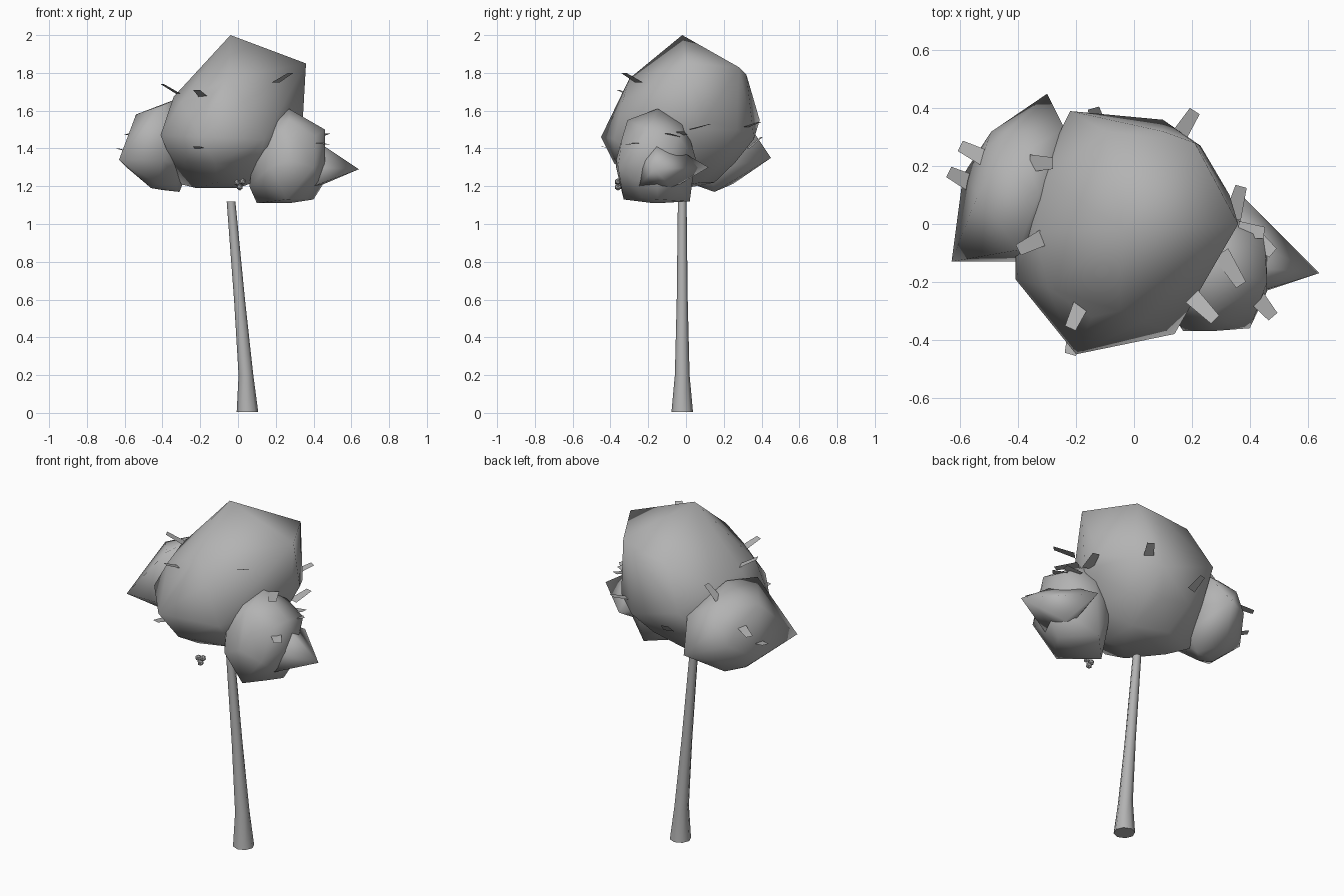
import bpy
import bmesh
from math import cos, sin, pi
from mathutils import Vector

if "Cube" in bpy.data.objects:
    bpy.data.objects.remove(bpy.data.objects["Cube"], do_unlink=True)

grey = bpy.data.materials.new("plain_grey")
grey.use_nodes = True
grey.diffuse_color = (0.45, 0.45, 0.45, 1)
grey.node_tree.nodes["Principled BSDF"].inputs["Base Color"].default_value = grey.diffuse_color


def finish(name, bm, smooth=True):
    """Turn a bmesh into a named grey object."""
    mesh = bpy.data.meshes.new(name)
    for face in bm.faces:
        face.smooth = smooth
    bm.to_mesh(mesh)
    bm.free()
    mesh.materials.append(grey)
    obj = bpy.data.objects.new(name, mesh)
    bpy.context.collection.objects.link(obj)
    return obj


def foliage(name, centre, radii, floor, corners):
    """Rounded clump, flattened below and stretched out to its corners."""
    ball = bmesh.new()
    bmesh.ops.create_icosphere(ball, subdivisions=2, radius=1)
    points = [Vector(c + r * v for c, r, v in zip(centre, radii, vert.co)) for vert in ball.verts]
    ball.free()
    for point in points:
        point.z = max(point.z, floor)
    bm = bmesh.new()
    for point in points + [Vector(c) for c in corners]:
        bm.verts.new(point)
    bmesh.ops.remove_doubles(bm, verts=bm.verts[:], dist=0.005)
    bmesh.ops.convex_hull(bm, input=bm.verts[:])
    loose = [v for v in bm.verts if not v.link_faces]
    bmesh.ops.delete(bm, geom=loose, context='VERTS')
    bmesh.ops.recalc_face_normals(bm, faces=bm.faces[:])
    return finish(name, bm)


# Leaning trunk: rings of (centre x, height, radius)
bm = bmesh.new()
sides = 8
rings = []
for x, z, radius in [(0.05, 0.005, 0.057), (0.042, 0.2, 0.039), (0.008, 0.6, 0.029), (-0.037, 1.12, 0.023)]:
    rings.append([bm.verts.new((x + radius * cos(2 * pi * i / sides),
                                -0.02 + radius * sin(2 * pi * i / sides), z))
                  for i in range(sides)])
for low, high in zip(rings, rings[1:]):
    for i in range(sides):
        j = (i + 1) % sides
        bm.faces.new((low[i], low[j], high[j], high[i]))
bm.faces.new(rings[0][::-1])
bm.faces.new(rings[-1])
trunk = finish("trunk", bm)
bpy.context.view_layer.objects.active = trunk
trunk.select_set(True)
bpy.ops.object.shade_smooth_by_angle(angle=pi / 3)

# Three overlapping clumps of foliage
foliage("crown_foliage", (-0.06, -0.03, 1.5), (0.33, 0.36, 0.33), 1.2, [
    (-0.04, -0.02, 2), (0.36, 0, 1.85), (0.21, 0.28, 1.83), (0.1, 0.32, 1.79),
    (-0.1, 0.32, 1.77), (-0.05, -0.3, 1.77), (-0.33, -0.05, 1.67), (-0.22, 0.39, 1.55),
    (0.1, 0.36, 1.45), (0.23, 0.27, 1.5), (0.33, 0.1, 1.55), (0.34, 0, 1.5),
    (-0.2, -0.45, 1.46), (0.14, -0.38, 1.45), (-0.41, -0.19, 1.47), (-0.41, -0.1, 1.47),
    (-0.3, 0.1, 1.21), (-0.22, 0, 1.19), (0, -0.1, 1.19), (-0.12, -0.38, 1.32)])
foliage("right_foliage", (-0.4, 0.14, 1.4), (0.16, 0.22, 0.22), 1.18, [
    (-0.63, -0.13, 1.34), (-0.3, 0.45, 1.35), (-0.54, 0.1, 1.58), (-0.4, -0.09, 1.63),
    (-0.33, 0.1, 1.66), (-0.42, 0.33, 1.5), (-0.24, 0.33, 1.53), (-0.59, 0.17, 1.3),
    (-0.4, -0.13, 1.34), (-0.46, 0.1, 1.19), (-0.31, 0.15, 1.17)])
foliage("left_foliage", (0.27, -0.17, 1.34), (0.2, 0.2, 0.24), 1.11, [
    (0.27, -0.15, 1.61), (0.46, -0.2, 1.5), (0.45, -0.04, 1.46), (0.4, -0.36, 1.3),
    (0.17, -0.37, 1.3), (0.26, -0.33, 1.13), (0.26, 0.02, 1.12), (0.3, 0.05, 1.35),
    (0.27, -0.01, 1.56), (0.27, -0.31, 1.55), (0.06, -0.18, 1.2), (0.1, -0.15, 1.11),
    (0.4, -0.15, 1.13), (0.45, -0.15, 1.21)])
# Pointed lobe on the outer side of the left clump
foliage("left_lobe", (0.38, -0.12, 1.3), (0.06, 0.13, 0.12), 1.15, [
    (0.64, -0.17, 1.29), (0.35, 0.12, 1.3), (0.4, -0.25, 1.2), (0.4, -0.15, 1.45)])

# Loose leaf cards, each from its stem to its tip
leaves = [
    ((-0.17, -0.25, 1.66), (-0.22, -0.36, 1.71)), ((0.2, -0.25, 1.75), (0.28, -0.33, 1.8)),
    ((0.14, 0.28, 1.5), (0.21, 0.39, 1.54)), ((0.34, 0.02, 1.5), (0.37, 0.13, 1.53)),
    ((0.42, -0.25, 1.43), (0.48, -0.32, 1.42)), ((-0.5, 0.22, 1.5), (-0.6, 0.27, 1.47)),
    ((-0.36, 0.21, 1.6), (-0.28, 0.21, 1.67)), ((-0.3, -0.04, 1.68), (-0.4, -0.09, 1.74)),
    ((0.36, -0.02, 1.47), (0.45, -0.03, 1.49)), ((0.42, -0.05, 1.46), (0.48, -0.1, 1.48)),
    ((-0.12, 0.33, 1.4), (-0.14, 0.4, 1.46)), ((-0.56, 0.14, 1.38), (-0.64, 0.18, 1.4)),
    ((0.3, -0.1, 1.59), (0.37, -0.21, 1.59)), ((-0.2, -0.38, 1.4), (-0.22, -0.45, 1.41)),
]
bm = bmesh.new()
for stem, tip in leaves:
    stem, tip = Vector(stem), Vector(tip)
    side = (tip - stem).cross(Vector((0, 0, 1))).normalized()
    corners = (stem - side * 0.03, stem + side * 0.03, tip + side * 0.02, tip - side * 0.02)
    bm.faces.new([bm.verts.new(c) for c in corners])
finish("leaf_cards", bm, smooth=False)

# Small hanging bud cluster under the front of the crown
bm = bmesh.new()
for dx, dz in [(-0.015, 0.01), (0.015, 0.015), (0, -0.015)]:
    made = bmesh.ops.create_icosphere(bm, subdivisions=1, radius=0.018)
    bmesh.ops.translate(bm, verts=made["verts"], vec=(0.01 + dx, -0.36, 1.21 + dz))
finish("bud_cluster", bm, smooth=False)
